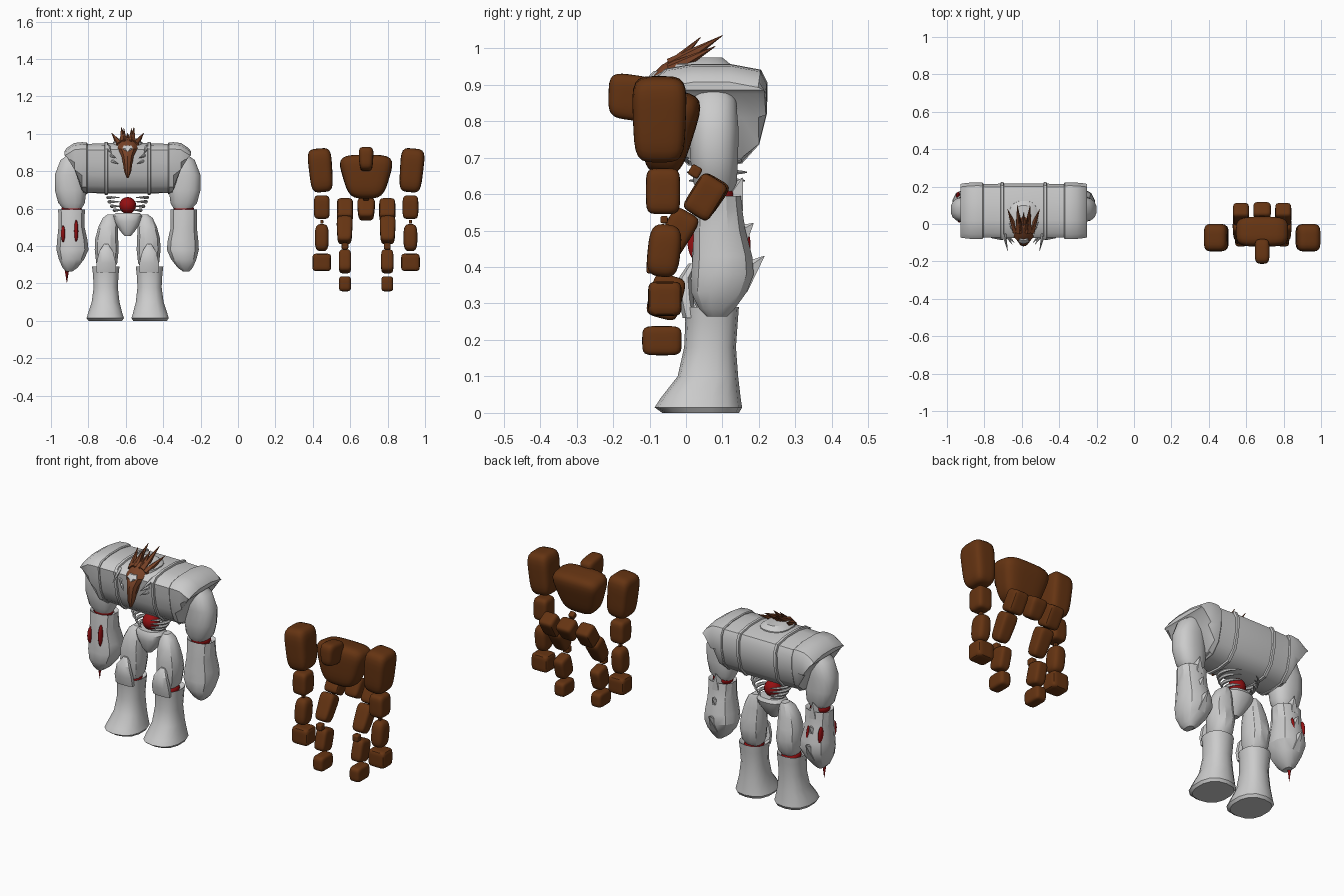
import bpy, bmesh, math
from mathutils import Vector, Matrix


def material(name, rgb):
    m = bpy.data.materials.new(name)
    m.diffuse_color = (*rgb, 1)
    return m


BROWN = material("clay brown", (0.13, 0.034, 0.006))
HIDE = material("skull brown", (0.19, 0.055, 0.02))
RED = material("core red", (0.3, 0.005, 0.006))
AX, BX = -0.59, 0.685          # centre lines of the armoured and the clay figure


def finish(name, bm, mat=None, angle=35):
    bmesh.ops.recalc_face_normals(bm, faces=bm.faces)
    me = bpy.data.meshes.new(name)
    bm.to_mesh(me)
    bm.free()
    ob = bpy.data.objects.new(name, me)
    bpy.context.collection.objects.link(ob)
    if mat:
        me.materials.append(mat)
    bpy.ops.object.select_all(action='DESELECT')
    ob.select_set(True)
    bpy.context.view_layer.objects.active = ob
    bpy.ops.object.shade_smooth_by_angle(angle=math.radians(angle))
    return ob


def skin(name, rings, mat=None, angle=35):
    """Bridge rings of equal length and cap both ends."""
    bm = bmesh.new()
    loops = [[bm.verts.new(p) for p in r] for r in rings]
    n = len(loops[0])
    for a, b in zip(loops, loops[1:]):
        for i in range(n):
            bm.faces.new((a[i], a[(i + 1) % n], b[(i + 1) % n], b[i]))
    bm.faces.new(loops[0])
    bm.faces.new(loops[-1])
    return finish(name, bm, mat, angle)


def limb(name, cx, side, secs, mat=None, n=16, p=2.4, angle=35):
    """Upright loft; each section is z, x offset, y, x radius, y radius."""
    rings = []
    for z, dx, y, rx, ry in secs:
        ring = []
        for i in range(n):
            t = 2 * math.pi * (i + 0.5) / n
            c, s = math.cos(t), math.sin(t)
            c = math.copysign(abs(c) ** (2 / p), c)
            s = math.copysign(abs(s) ** (2 / p), s)
            ring.append((cx + side * (dx + rx * c), y + ry * s, z))
        rings.append(ring)
    return skin(name, rings, mat, angle)


def spike(name, a, b, r, mat=None, n=6, flat=1.0):
    a, b = Vector(a), Vector(b)
    d = b - a
    bm = bmesh.new()
    bmesh.ops.create_cone(bm, cap_ends=True, segments=n, radius1=r, radius2=0.001, depth=d.length)
    bm.transform(Matrix.Translation((a + b) / 2) @ d.to_track_quat('Z', 'Y').to_matrix().to_4x4()
                 @ Matrix.Diagonal((flat, 1, 1, 1)))
    return finish(name, bm, mat, 40)


def ball(name, c, r, mat):
    bm = bmesh.new()
    bmesh.ops.create_uvsphere(bm, u_segments=20, v_segments=12, radius=1)
    bm.transform(Matrix.Translation(c) @ Matrix.Diagonal((*r, 1)))
    return finish(name, bm, mat, 60)


def rock(name, c, h, tilt=0, roll=0, taper=0.0, k=5):
    """Rounded clay block: centre, half sizes, tilt about x, roll about y, lower taper."""
    bm = bmesh.new()
    bmesh.ops.create_cube(bm, size=2)
    bmesh.ops.subdivide_edges(bm, edges=bm.edges[:], cuts=7, use_grid_fill=True)
    for v in bm.verts:
        q = v.co / sum(abs(a) ** k for a in v.co) ** (1 / k)
        f = 1 - taper * (0.5 - q.z / 2)
        v.co = (q.x * h[0] * f, q.y * h[1] * f, q.z * h[2])
    bm.transform(Matrix.Translation(c) @ Matrix.Rotation(math.radians(tilt), 4, 'X')
                 @ Matrix.Rotation(math.radians(roll), 4, 'Y'))
    return finish(name, bm, BROWN)


# ---------- clay figure ----------
rock("clay_torso", (BX, -0.05, 0.77), (0.158, 0.09, 0.115), -8, taper=0.42, k=4)
rock("clay_head", (BX, -0.15, 0.865), (0.042, 0.07, 0.062), -8, taper=0.2, k=4)
rock("clay_spine", (BX, 0.025, 0.662), (0.016, 0.016, 0.016), -30)
rock("clay_pelvis", (BX, 0.06, 0.595), (0.05, 0.045, 0.055), -30, taper=0.2)
for s in (-1, 1):
    def at(dx, y, z):
        return (BX + s * dx, y, z)
    rock("clay_shoulder", at(0.243, -0.073, 0.805), (0.066, 0.077, 0.117), 0, s * 5, 0.12, 4.5)
    rock("clay_upper_arm", at(0.237, -0.063, 0.608), (0.042, 0.047, 0.063))
    rock("clay_elbow", at(0.237, -0.06, 0.53), (0.008, 0.01, 0.01))
    rock("clay_forearm", at(0.237, -0.06, 0.445), (0.037, 0.045, 0.072), -6, k=3.3)
    rock("clay_hand", at(0.237, -0.058, 0.313), (0.05, 0.046, 0.047), k=6)
    rock("clay_hip", at(0.113, 0.053, 0.592), (0.043, 0.042, 0.058), -32, k=6)
    rock("clay_thigh", at(0.115, -0.03, 0.485), (0.044, 0.042, 0.075), -30, taper=0.15)
    rock("clay_knee", at(0.113, -0.09, 0.4), (0.018, 0.019, 0.018))
    rock("clay_shin", at(0.113, -0.055, 0.318), (0.033, 0.045, 0.06), -15)
    rock("clay_foot", at(0.113, -0.066, 0.198), (0.032, 0.054, 0.04))

# ---------- armoured figure: barrel chest and overhanging shoulder plates ----------
PROFILE = [(-0.075, 0.915), (-0.05, 0.938), (0.02, 0.95), (0.12, 0.95), (0.2, 0.935), (0.217, 0.9),
           (0.215, 0.82), (0.195, 0.74), (0.15, 0.69), (0.08, 0.68), (0.01, 0.685), (-0.03, 0.72),
           (-0.057, 0.78), (-0.07, 0.85)]


def section(x, grow=1.0, floor=0.0, drop=0.0):
    return [(x, 0.075 + (y - 0.075) * grow, max(floor, 0.815 + (z - 0.815) * grow - drop))
            for y, z in PROFILE]


skin("barrel_chest", [section(AX + x, g) for x, g in
     ((-0.24, 0.97), (-0.12, 0.99), (-0.1, 1.0), (0.1, 1.0), (0.12, 0.99), (0.24, 0.97))], angle=40)
for s in (-1, 1):
    skin("chest_band", [section(AX + s * x, g) for x, g in
         ((0.105, 1.0), (0.108, 1.05), (0.122, 1.05), (0.125, 0.99))])
    skin("shoulder_plate", [section(AX + s * 0.215, 1.0), section(AX + s * 0.22, 1.03),
         section(AX + s * 0.245, 1.04, 0.7), section(AX + s * 0.285, 1.03, 0.81, 0.003),
         section(AX + s * 0.325, 1.0, 0.875, 0.025), section(AX + s * 0.338, 0.98, 0.885, 0.04)])
limb("neck", AX, 1, [(0.9, 0, 0.03, 0.085, 0.1), (0.955, 0, 0.035, 0.08, 0.09),
                     (0.975, 0, 0.04, 0.05, 0.06)])

# long horned skull
limb("skull", AX, 1, [(0.765, 0, -0.105, 0.006, 0.008), (0.8, 0, -0.1, 0.02, 0.02),
     (0.84, 0, -0.092, 0.026, 0.028), (0.88, 0, -0.08, 0.034, 0.038), (0.92, 0, -0.055, 0.055, 0.045),
     (0.955, 0, -0.02, 0.05, 0.045), (0.98, 0, 0.01, 0.025, 0.03)], HIDE, 10, 2, 25)
limb("brow_plate", AX, 1, [(0.905, 0, -0.095, 0.006, 0.012), (0.922, 0, -0.09, 0.03, 0.014),
                           (0.938, 0, -0.075, 0.022, 0.014)], None, 8)
spike("crest_horn", (AX, -0.03, 0.95), (AX, 0.06, 1.005), 0.022, HIDE)
for s in (-1, 1):
    for x0, z0, x1, y1, z1, r in ((0.022, 0.95, 0.034, 0.1, 1.035, 0.024),
                                  (0.04, 0.94, 0.086, 0.08, 1.005, 0.022),
                                  (0.018, 0.95, 0.02, 0.04, 1.03, 0.018),
                                  (0.04, 0.92, 0.09, 0.0, 0.945, 0.018)):
        spike("skull_horn", (AX + s * x0, -0.04, z0), (AX + s * x1, y1, z1), r, HIDE)
    for dx, z, tx, ty, tz in ((0.105, 0.93, 0.085, -0.145, 0.89), (0.1, 0.89, 0.06, -0.11, 0.87),
                              (0.095, 0.86, 0.05, -0.1, 0.84)):
        spike("collar_tusk", (AX + s * dx, -0.05, z), (AX + s * tx, ty, tz), 0.013)

# waist core, ribs and pelvis
ball("waist_core", (AX, 0.075, 0.617), (0.045, 0.045, 0.045), RED)
for s in (-1, 1):
    for z, r in ((0.66, 0.105), (0.637, 0.098), (0.613, 0.085), (0.592, 0.07)):
        rings = []
        for i in range(9):
            t = math.radians(-65 + 130 * i / 8)
            w = 0.002 + 0.008 * math.sin(math.pi * i / 8)
            rings.append([(AX + s * (r + w * math.cos(u)) * math.cos(t),
                           0.085 + 0.85 * (r + w * math.cos(u)) * math.sin(t), z + w * math.sin(u))
                          for u in (k * math.pi / 3 for k in range(6))])
        skin("waist_rib", rings)
limb("pelvis", AX, 1, [(0.455, 0, 0.06, 0.018, 0.02), (0.48, 0, 0.065, 0.04, 0.04),
     (0.53, 0, 0.075, 0.072, 0.06), (0.56, 0, 0.08, 0.08, 0.065), (0.578, 0, 0.08, 0.065, 0.055)])

# arms and legs, mirrored
UPPER_ARM = [(0.6, .295, .08, .05, .045), (0.63, .3, .08, .072, .06), (0.7, .305, .077, .086, .067),
             (0.78, .308, .077, .083, .068), (0.86, .29, .075, .07, .063), (0.895, .265, .075, .045, .045)]
FOREARM = [(0.265, .312, .085, .018, .03), (0.285, .308, .085, .042, .05), (0.33, .3, .09, .07, .078),
           (0.38, .295, .1, .088, .088), (0.43, .296, .1, .084, .084), (0.5, .3, .092, .072, .073),
           (0.56, .3, .09, .072, .066), (0.595, .3, .09, .074, .062), (0.58, .3, .09, .055, .045)]
THIGH = [(0.28, .11, .075, .04, .045), (0.31, .112, .08, .058, .062), (0.38, .112, .085, .066, .07),
         (0.44, .112, .08, .063, .065), (0.5, .105, .08, .054, .055), (0.55, .097, .085, .038, .04),
         (0.57, .09, .09, .018, .025)]
SHIN = [(0.0, .12, .04, .092, .105), (0.015, .12, .034, .102, .12), (0.04, .12, .04, .094, .11),
        (0.1, .118, .06, .076, .083), (0.18, .117, .066, .066, .071), (0.25, .117, .07, .07, .072),
        (0.29, .117, .07, .075, .075), (0.27, .117, .07, .05, .05)]
KNEE = [(0.26, .115, .01, .055, .02), (0.31, .115, .0, .055, .022), (0.37, .115, -.003, .04, .018),
        (0.41, .115, .02, .012, .014)]
for s in (-1, 1):
    X = AX + s * 0.3
    limb("upper_arm", AX, s, UPPER_ARM)
    ball("elbow_core", (X, 0.085, 0.597), (0.055, 0.048, 0.035), RED)
    limb("forearm", AX, s, FOREARM, n=12, angle=28)
    for z, y, tz, ty in ((0.57, 0.12, 0.645, 0.155), (0.47, 0.13, 0.52, 0.185), (0.36, 0.14, 0.43, 0.215)):
        spike("forearm_fin", (X, y, z), (X, ty, tz), 0.05, None, 5, 0.7)
    limb("thigh", AX, s, THIGH, n=12, angle=28)
    ball("knee_core", (AX + s * 0.115, 0.075, 0.275), (0.05, 0.055, 0.03), RED)
    limb("shin_boot", AX, s, SHIN, n=14)
    limb("knee_plate", AX, s, KNEE, n=8)

# red blade and veins on one forearm
spike("wrist_blade", (AX - 0.325, 0.085, 0.3), (AX - 0.325, 0.085, 0.205), 0.016, RED, 4)
for dx, y, z, h in ((-0.345, 0.03, 0.465, 0.045), (-0.275, 0.025, 0.48, 0.06),
                    (-0.35, 0.15, 0.47, 0.05), (-0.28, 0.155, 0.46, 0.055)):
    ball("forearm_vein", (AX + dx, y, z), (0.011, 0.022, h), RED)
